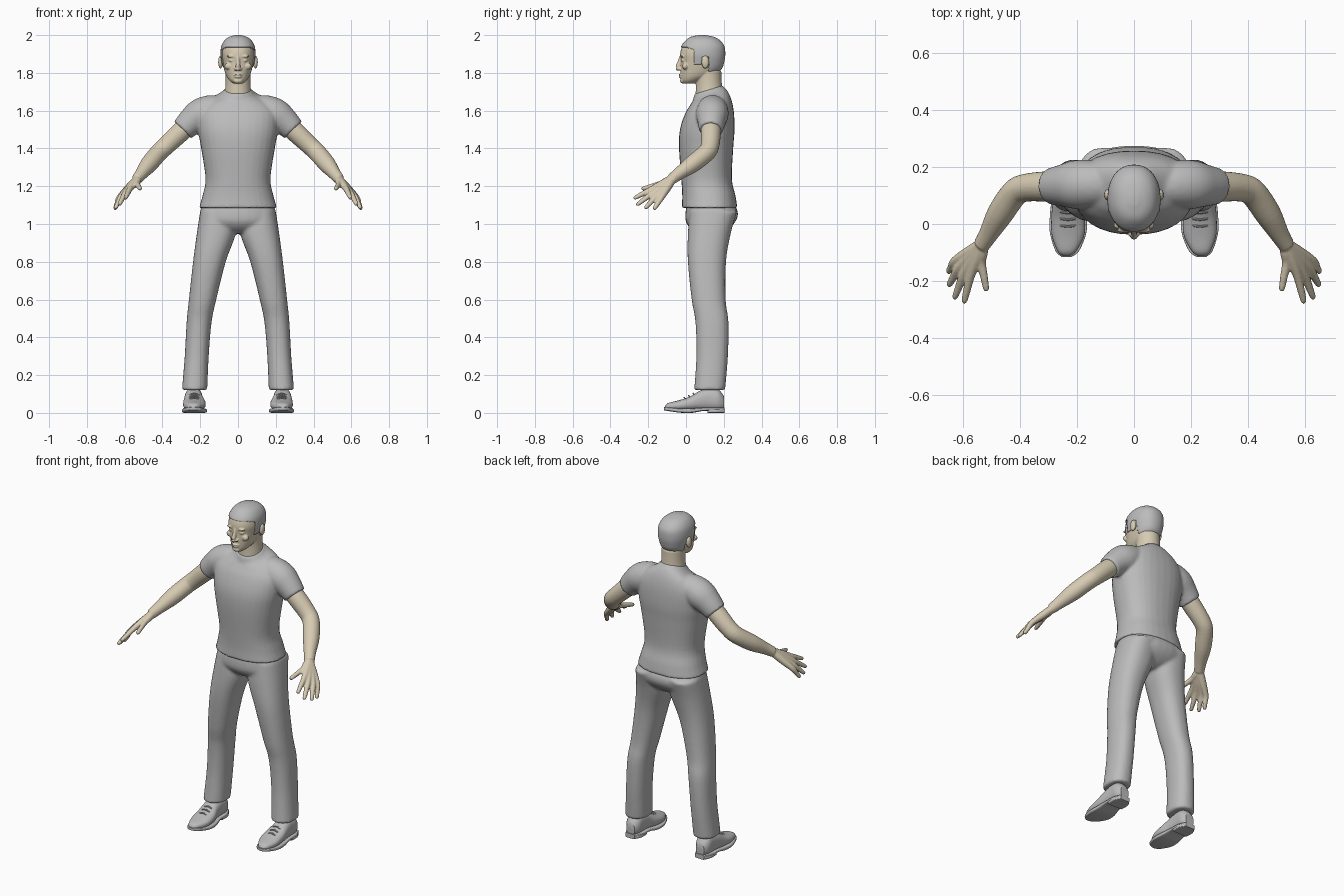
import bpy
import bmesh
import math
from mathutils import Vector, Matrix

cube = bpy.data.objects.get("Cube")
if cube:
    bpy.data.objects.remove(cube, do_unlink=True)


def material(name, color):
    mat = bpy.data.materials.new(name)
    mat.use_nodes = True
    mat.diffuse_color = color
    mat.node_tree.nodes["Principled BSDF"].inputs["Base Color"].default_value = color
    return mat


GREY = material("cloth grey", (.5, .5, .5, 1))
SKIN = material("pale skin", (.68, .6, .45, 1))


def resample(rows, steps):
    """Catmull-Rom interpolation through rows of numbers."""
    rows = [Vector(r) for r in rows]
    out = []
    last = len(rows) - 1
    for i in range(last):
        a, b, c, d = (rows[max(0, min(last, i + k))] for k in (-1, 0, 1, 2))
        for s in range(steps):
            t = s / steps
            out.append(b + (c - a) * (t / 2) + (a * 2 - b * 5 + c * 4 - d) * (t * t / 2)
                       + (b * 3 - a - c * 3 + d) * (t ** 3 / 2))
    return out + [rows[-1]]


def skin_rings(bm, rings, mirror):
    """Bridge rings of points and cap both ends, optionally on both sides."""
    for side in ((1, -1) if mirror else (1,)):
        loops = [[bm.verts.new((p.x * side, p.y, p.z)) for p in ring] for ring in rings]
        n = len(loops[0])
        for lo, hi in zip(loops, loops[1:]):
            for i in range(n):
                j = (i + 1) % n
                bm.faces.new((lo[i], lo[j], hi[j], hi[i]))
        bm.faces.new(loops[0])
        bm.faces.new(loops[-1])


def circle(n, power=2):
    def bend(v):
        return math.copysign(abs(v) ** (2 / power), v)
    angles = [math.tau * i / n for i in range(n)]
    return [(bend(math.cos(a)), bend(math.sin(a))) for a in angles]


def loft(bm, rows, along="z", mirror=False, n=32, power=2, steps=5, grow=0):
    """Rows are (height, min x, max x, min depth, max depth[, tilt])."""
    rings = []
    for h, x0, x1, d0, d1, tilt in resample([tuple(r) + (0,) * (6 - len(r)) for r in rows], steps):
        ring = []
        for u, v in circle(n, power):
            x = (x0 + x1) / 2 + ((x1 - x0) / 2 + grow) * u
            d = ((d1 - d0) / 2 + grow) * v
            depth = (d0 + d1) / 2 + d
            ring.append(Vector((x, depth, h + tilt * d)) if along == "z" else Vector((x, h, depth)))
        rings.append(ring)
    skin_rings(bm, rings, mirror)


def centred(rows):
    return [(r[0], -r[1]) + tuple(r[1:]) for r in rows]


def tube(bm, points, mirror=True, n=16, steps=4):
    """Points are (x, y, z, radius)."""
    path = resample(points, steps)
    rings = []
    for i, p in enumerate(path):
        way = (path[min(i + 1, len(path) - 1)] - path[max(i - 1, 0)]).to_3d().normalized()
        a = way.cross(Vector((0, 0, 1))).normalized()
        b = way.cross(a)
        rings.append([p.to_3d() + (a * u + b * v) * p.w for u, v in circle(n)])
    skin_rings(bm, rings, mirror)


def blob(bm, centre, size, mirror=False):
    for side in ((1, -1) if mirror else (1,)):
        spot = Vector((centre[0] * side, centre[1], centre[2]))
        bmesh.ops.create_uvsphere(bm, u_segments=20, v_segments=12, radius=1,
                                  matrix=Matrix.Translation(spot) @ Matrix.Diagonal((*size, 1)))


def finish(name, bm, mat, voxel=0, smooth=3):
    bmesh.ops.recalc_face_normals(bm, faces=bm.faces)
    mesh = bpy.data.meshes.new(name)
    bm.to_mesh(mesh)
    bm.free()
    mesh.materials.append(mat)
    for poly in mesh.polygons:
        poly.use_smooth = True
    obj = bpy.data.objects.new(name, mesh)
    bpy.context.scene.collection.objects.link(obj)
    if voxel:
        fuse = obj.modifiers.new("fuse", "REMESH")
        fuse.mode = "VOXEL"
        fuse.voxel_size = voxel
        fuse.use_smooth_shade = True
        relax = obj.modifiers.new("relax", "SMOOTH")
        relax.factor = .5
        relax.iterations = smooth
    else:
        mesh.set_sharp_from_angle(angle=math.radians(40))
    return obj


# Trousers: pelvis and two legs fused
bm = bmesh.new()
loft(bm, centred([(1.13, .18, .01, .245), (1.06, .2, -.003, .275), (1.01, .195, 0, .26),
                  (.97, .12, .03, .22), (.95, .05, .07, .18)]), power=2.3)
loft(bm, [(1.07, .01, .2, .02, .272), (.95, .012, .218, .01, .237), (.8, .065, .238, .01, .212),
          (.6, .115, .26, .03, .21), (.48, .14, .272, .05, .225), (.3, .155, .282, .055, .222),
          (.12, .163, .297, .043, .207)], mirror=True, power=2.3)
finish("trousers", bm, GREY, .009, 5)

# Shirt: torso, collar and short sleeves fused
bm = bmesh.new()
loft(bm, centred([(1.085, .207, -.022, .272), (1.15, .188, -.02, .262), (1.24, .172, -.025, .243),
                  (1.4, .195, -.037, .25), (1.5, .212, -.032, .257), (1.59, .21, -.005, .253, .05),
                  (1.65, .165, .025, .238, .15), (1.685, .1, .04, .215, .3),
                  (1.7, .078, .045, .2, .3)]), power=2.3)
loft(bm, centred([(1.67, .088, .035, .205, .3), (1.695, .08, .04, .202, .3),
                  (1.712, .072, .047, .195, .3)]))
tube(bm, [(.08, .14, 1.6, .075), (.14, .14, 1.6, .083), (.2, .138, 1.577, .086),
          (.25, .135, 1.54, .074), (.293, .132, 1.498, .063)], n=28)
finish("shirt", bm, GREY, .008, 4)

# Arms and hands
bm = bmesh.new()
tube(bm, [(.22, .135, 1.56, .05), (.3, .132, 1.49, .053), (.38, .127, 1.415, .049),
          (.42, .107, 1.377, .048), (.47, .035, 1.318, .046), (.51, -.035, 1.268, .034),
          (.535, -.075, 1.238, .029)], n=24)
wrist = Vector((.532, -.07, 1.24))
fingers = [((.573, -.18, 1.185), (.597, -.277, 1.135)),
           ((.596, -.173, 1.166), (.63, -.262, 1.1)),
           ((.616, -.155, 1.15), (.65, -.217, 1.082)),
           ((.628, -.13, 1.14), (.652, -.17, 1.077)),
           ((.535, -.135, 1.213), (.517, -.235, 1.185))]
for knuckle, tip in fingers:
    knuckle, tip = Vector(knuckle), Vector(tip)
    tube(bm, [(*wrist, .022), (*wrist.lerp(knuckle, .5), .021), (*knuckle, .016),
              (*knuckle.lerp(tip, .5), .0135), (*knuckle.lerp(tip, .88), .011), (*tip, .007)])
finish("arms", bm, SKIN, .005, 2)

# Head with neck, ears and facial features fused
HEAD = centred([(1.743, .025, -.012, .04), (1.76, .045, -.025, .08), (1.785, .062, -.028, .14),
                (1.82, .074, -.029, .183), (1.86, .083, -.028, .198), (1.9, .088, -.031, .203),
                (1.94, .083, -.02, .198), (1.97, .066, .004, .175), (1.987, .042, .03, .143),
                (1.996, .012, .07, .1)])
bm = bmesh.new()
loft(bm, HEAD, n=48, power=2.2)
loft(bm, centred([(1.65, .075, .05, .2), (1.74, .066, .052, .19), (1.81, .066, .05, .187)]))
tube(bm, [(0, -.024, 1.89, .009), (0, -.034, 1.86, .01), (0, -.043, 1.832, .013),
          (0, -.038, 1.815, .012)], mirror=False)
blob(bm, (.012, -.034, 1.82), (.01, .01, .008), True)
blob(bm, (.034, -.021, 1.888), (.026, .01, .007), True)
blob(bm, (.034, -.017, 1.866), (.016, .009, .007), True)
blob(bm, (.05, -.004, 1.835), (.022, .016, .018), True)
blob(bm, (0, -.028, 1.79), (.024, .011, .005))
blob(bm, (0, -.027, 1.779), (.021, .011, .006))
blob(bm, (0, -.018, 1.758), (.024, .014, .014))
blob(bm, (.093, .102, 1.857), (.012, .02, .034), True)
finish("head", bm, SKIN, .004, 2)


# Close-cropped hair as a thin cap over the skull
def hairline(y):
    if y < .045:
        return 1.935 - max(0, y) * .3
    if y < .085:
        return 1.845
    return 1.885 if y < .122 else 1.785


bm = bmesh.new()
loft(bm, HEAD, n=96, power=2.2, steps=8, grow=.005)
bare = [f for f in bm.faces if f.calc_center_median().z < hairline(f.calc_center_median().y)]
bmesh.ops.delete(bm, geom=bare, context="FACES")
for v in bm.verts:
    v.co.z += .004 * max(0, min(1, (v.co.z - 1.9) * 10))
hair = finish("hair", bm, GREY)
shell = hair.modifiers.new("thickness", "SOLIDIFY")
shell.thickness = .006
shell.offset = -1

# Shoes
bm = bmesh.new()
loft(bm, [(-.112, .224, .25, .02, .036), (-.095, .203, .268, .014, .052), (-.04, .175, .288, .012, .066),
          (.02, .172, .29, .012, .086), (.07, .184, .286, .012, .115), (.12, .188, .282, .012, .132),
          (.17, .19, .28, .012, .125), (.2, .207, .263, .02, .09)], along="y", mirror=True, power=2.4)
finish("shoe_uppers", bm, GREY)

bm = bmesh.new()
loft(bm, [(-.116, .222, .252, .014, .03), (-.095, .193, .275, .01, .03), (-.03, .167, .295, .001, .024),
          (.03, .167, .295, 0, .024), (.09, .18, .289, .01, .028), (.16, .184, .286, .012, .028),
          (.205, .205, .266, .012, .028)], along="y", mirror=True, power=5)
loft(bm, [(.115, .184, .286, 0, .02), (.165, .184, .286, 0, .02), (.205, .205, .266, 0, .02)],
     along="y", mirror=True, power=6)
finish("shoe_soles", bm, GREY)

# Laces across each instep
bm = bmesh.new()
for k in range(3):
    y, z = -.005 + k * .024, .077 + k * .011
    tube(bm, [(.205, y, z - .006, .004), (.232, y - .004, z + .004, .004),
              (.258, y, z - .006, .004)], n=8)
finish("shoe_laces", bm, GREY)
